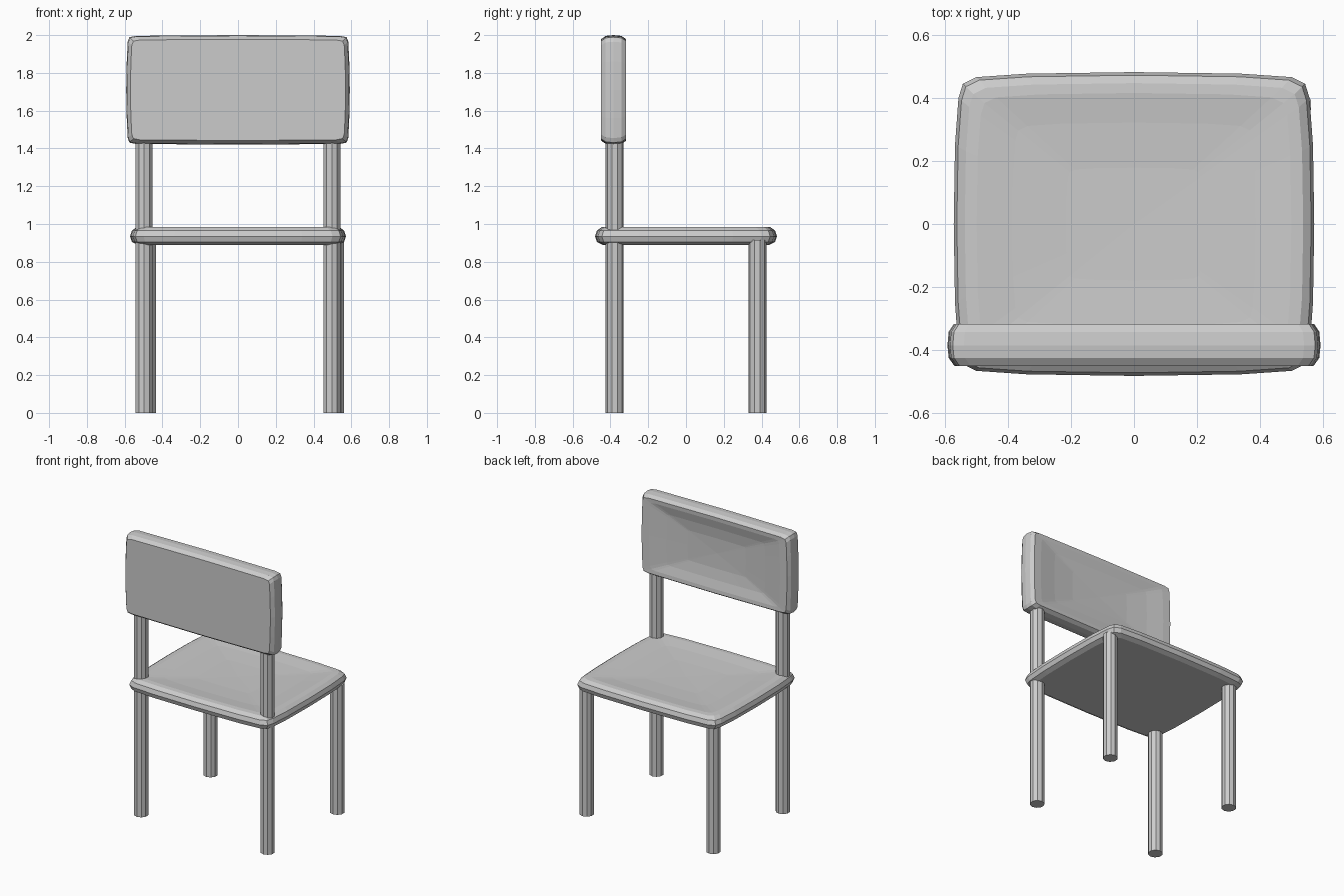
import bpy, bmesh

if "Cube" in bpy.data.objects:
    bpy.data.objects.remove(bpy.data.objects["Cube"])


def make_object(name, bm):
    bmesh.ops.recalc_face_normals(bm, faces=bm.faces)
    mesh = bpy.data.meshes.new(name)
    bm.to_mesh(mesh)
    bm.free()
    obj = bpy.data.objects.new(name, mesh)
    bpy.context.collection.objects.link(obj)
    return obj


def cushion(name, quarter, rings, dish, place):
    """Rounded slab: mirrored quarter outline, stacked (inset, height) rings,
    then (scale, height) rings that sink the face into a shallow dish."""
    q = quarter
    outline = (q
               + [(-u, v) for u, v in reversed(q[:-1])]
               + [(-u, -v) for u, v in q[1:]]
               + [(u, -v) for u, v in reversed(q[1:-1])])
    a, b = q[0][0], q[-1][1]
    levels = [((a - i) / a, (b - i) / b, w) for i, w in rings]
    su, sv, _ = levels[-1]
    levels += [(su * s, sv * s, w) for s, w in dish[:-1]]

    bm = bmesh.new()
    loops = [[bm.verts.new(place(u * fu, v * fv, w)) for u, v in outline]
             for fu, fv, w in levels]
    n = len(outline)
    for lo, hi in zip(loops, loops[1:]):
        for k in range(n):
            m = (k + 1) % n
            bm.faces.new((lo[k], lo[m], hi[m], hi[k]))
    bm.faces.new(loops[0])
    centre = bm.verts.new(place(0, 0, dish[-1][1]))
    for k in range(n):
        bm.faces.new((loops[-1][k], loops[-1][(k + 1) % n], centre))
    return make_object(name, bm)


def leg(name, x, y, top):
    bm = bmesh.new()
    bmesh.ops.create_cone(bm, cap_ends=True, segments=10,
                          radius1=0.048, radius2=0.048, depth=top)
    obj = make_object(name, bm)
    obj.location = (x, y, top / 2)
    return obj


# Seat with gently bowed edges and a shallow dished top
cushion("seat",
        [(0.572, 0), (0.568, 0.25), (0.557, 0.4), (0.543, 0.445),
         (0.5, 0.466), (0.34, 0.477), (0, 0.482)],
        [(0.04, 0.89), (0.01, 0.905), (0, 0.935), (0.01, 0.965), (0.035, 0.983)],
        [(0.93, 0.985), (0.72, 0.975), (0.4, 0.968), (0, 0.966)],
        lambda u, v, w: (u, v, w))

# Backrest, dished on the side facing the sitter
cushion("backrest",
        [(0.592, 0), (0.589, 0.15), (0.584, 0.255), (0.575, 0.279),
         (0.54, 0.286), (0.3, 0.288), (0, 0.29)],
        [(0.022, -0.45), (0.004, -0.425), (0, -0.385), (0.004, -0.342), (0.02, -0.318)],
        [(0.9, -0.32), (0.68, -0.335), (0.4, -0.345), (0, -0.348)],
        lambda u, v, w: (u, w, v + 1.71))

# Legs: the pair under the backrest runs up to carry it
for side, label in ((-1, "left"), (1, "right")):
    leg(f"backrest_leg_{label}", side * 0.497, -0.378, 1.46)
    leg(f"seat_leg_{label}", side * 0.498 + 0.018, 0.378, 0.915)
